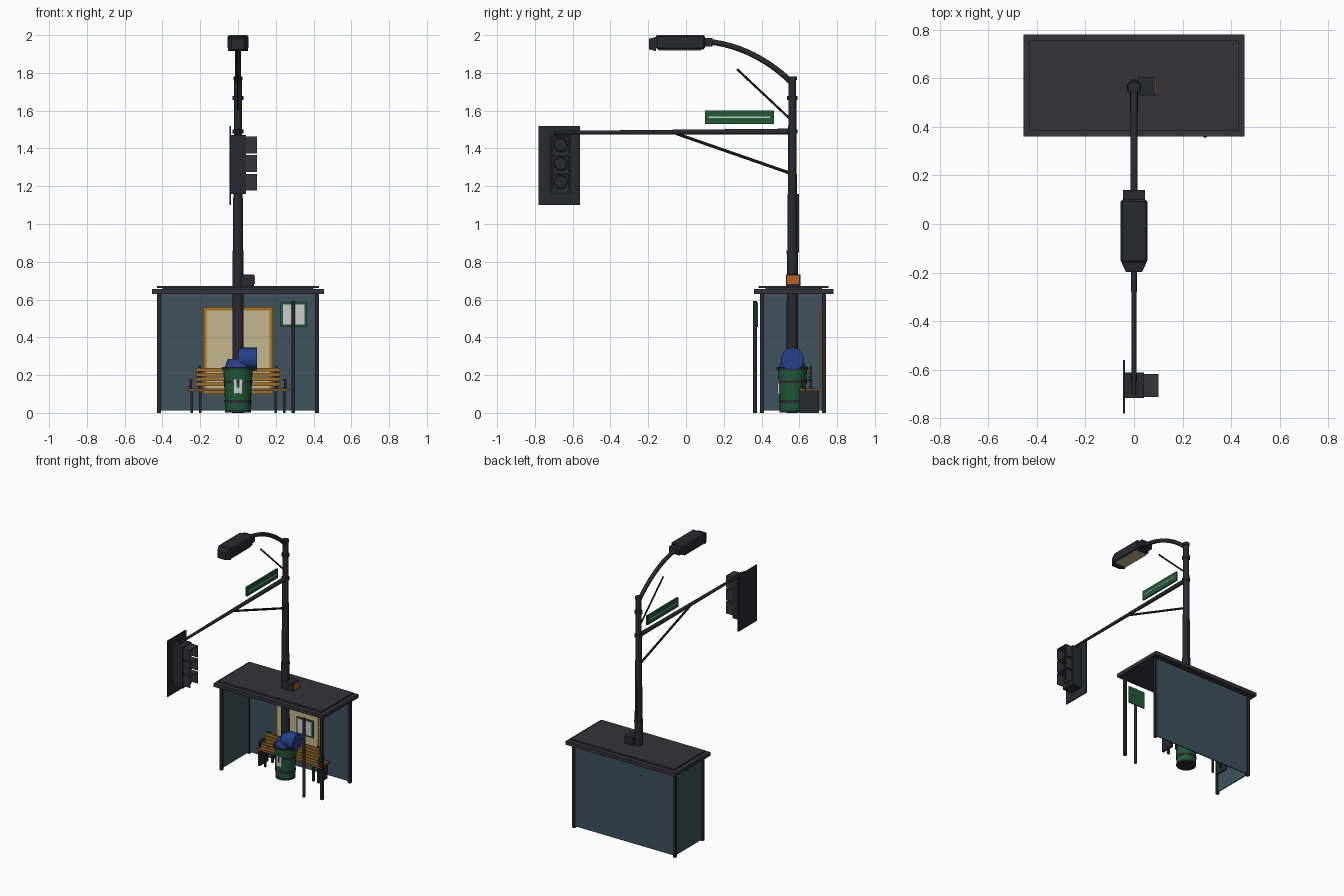
import bpy, math
from mathutils import Vector

if "Cube" in bpy.data.objects:
    bpy.data.objects.remove(bpy.data.objects["Cube"])


def mat(name, r, g, b):
    m = bpy.data.materials.new(name)
    m.diffuse_color = (r, g, b, 1)
    m.use_nodes = True
    m.node_tree.nodes["Principled BSDF"].inputs["Base Color"].default_value = m.diffuse_color
    return m


DARK = mat("dark_metal", .022, .023, .03)
ROOF = mat("roof_grey", .035, .035, .042)
GLASS = mat("tinted_glass", .05, .085, .11)
GREEN = mat("green_paint", .015, .10, .04)
WOOD = mat("wood", .25, .10, .03)
FRAME = mat("frame_orange", .38, .17, .02)
CREAM = mat("cream", .55, .47, .27)
WHITE = mat("white", .6, .63, .62)
BLUE = mat("blue_paint", .02, .05, .25)
ORANGE = mat("orange_light", .5, .12, .02)
PY = .563  # pole and bin centre


def finish(o, name, m):
    o.name = name
    o.data.materials.append(m)
    return o


def box(name, x, y, z, m):
    """Box from three (min, max) ranges."""
    r = (x, y, z)
    bpy.ops.mesh.primitive_cube_add(size=1, location=[(a + b) / 2 for a, b in r])
    o = bpy.context.object
    o.scale = [b - a for a, b in r]
    bpy.ops.object.transform_apply(location=False, rotation=False, scale=True)
    return finish(o, name, m)


def rod(name, a, b, r1, r2, m, n=12):
    """Tapered cylinder between two points."""
    a, b = Vector(a), Vector(b)
    d = b - a
    bpy.ops.mesh.primitive_cone_add(vertices=n, radius1=r1, radius2=r2, depth=d.length, location=(a + b) / 2)
    o = bpy.context.object
    o.rotation_euler = d.to_track_quat('Z', 'Y').to_euler()
    bpy.ops.object.shade_smooth_by_angle(angle=math.radians(40))
    return finish(o, name, m)


# Shelter: roof, posts, glass (right side is open)
box("roof_slab", (-.455, .455), (.36, .78), (.63, .657), ROOF)
box("roof_riser", (-.40, .40), (.42, .72), (.655, .664), ROOF)
box("roof_plate", (-.43, .43), (.385, .755), (.662, .673), ROOF)
for x in (-.418, .418):
    for y in (.402, .73):
        box("shelter_post", (x - .01, x + .01), (y - .01, y + .01), (0, .635), DARK)
box("back_glass", (-.41, .41), (.726, .734), (.012, .632), GLASS)
box("left_glass", (-.422, -.414), (.41, .722), (.012, .632), GLASS)

# Poster on back wall
box("poster_frame", (-.185, .185), (.714, .726), (.10, .56), FRAME)
box("poster_face", (-.168, .168), (.711, .716), (.117, .543), CREAM)

# Bench
for i in range(3):
    y = .60 + i * .036
    box("bench_seat_slat", (-.27, .27), (y, y + .031), (.115, .13), WOOD)
for i in range(4):
    z = .143 + i * .025
    box("bench_back_slat", (-.222, .222), (.645, .657), (z, z + .019), FRAME)
for s in (-1, 1):
    box("bench_end_leg", (s * .245 - .007, s * .245 + .007), (.60, .703), (0, .118), DARK)
    for y in (.605, .69):
        box("bench_leg", (s * .2 - .007, s * .2 + .007), (y, y + .012), (0, .118), DARK)
    box("bench_back_post", (s * .205 - .008, s * .205 + .008), (.655, .666), (.12, .245), DARK)
    box("bench_arm", (s * .25 - .008, s * .25 + .008), (.61, .665), (.17, .18), DARK)
    box("bench_arm_post", (s * .25 - .006, s * .25 + .006), (.61, .62), (.12, .172), DARK)

# Stop sign post and panel
rod("sign_post", (.293, .365, 0), (.293, .365, .592), .01, .01, DARK)
box("sign_panel", (.225, .365), (.373, .380), (.456, .585), GREEN)
box("sign_face", (.237, .353), (.3705, .374), (.468, .573), WHITE)

# Litter bin with bands, label and blue top
rod("bin_body", (0, PY, .005), (0, PY, .24), .066, .078, GREEN, 24)
for z, r in ((.008, .069), (.06, .071), (.165, .077), (.236, .084)):
    rod("bin_band", (0, PY, z - .007), (0, PY, z + .007), r, r, DARK, 24)
for s in (-1, 1):
    box("bin_label", (s * .015 - .008, s * .015 + .008), (PY - .079, PY - .06), (.10, .178), WHITE)
box("bin_label_bar", (-.02, .02), (PY - .078, PY - .06), (.105, .135), WHITE)
rod("blue_dome", (0, PY, .24), (0, PY, .285), .07, .055, BLUE, 24)
rod("blue_drum", (0, PY, .285), (.1, PY, .285), .06, .06, BLUE, 24)

# Main pole in stepped sections
for z0, z1, r0, r1 in ((0, .85, .031, .029), (.85, 1.16, .027, .025), (1.16, 1.78, .024, .02)):
    rod("pole_section", (0, PY, z0), (0, PY, z1), r0, r1, DARK, 16)
for z, r in ((.85, .03), (1.49, .028), (1.667, .028), (1.772, .024)):
    rod("pole_collar", (0, PY, z - .01), (0, PY, z + .01), r, r, DARK, 16)
box("pole_conduit", (-.008, .008), (PY + .022, PY + .034), (.85, 1.16), ROOF)

# Crossing signal box on the pole
box("crossing_box", (.015, .086), (.53, .605), (.66, .732), DARK)
box("crossing_light", (.084, .091), (.536, .599), (.683, .727), ORANGE)

# Mast arm, braces and street sign
rod("mast_arm", (0, PY, 1.489), (0, -.70, 1.484), .016, .009, DARK)
rod("mast_brace", (0, PY, 1.265), (0, -.05, 1.478), .008, .008, DARK, 8)
rod("upper_brace", (0, PY, 1.545), (0, .27, 1.82), .006, .006, DARK, 8)
box("street_sign", (-.006, .006), (.10, .465), (1.53, 1.60), GREEN)
box("street_sign_stripe", (-.008, .008), (.12, .445), (1.561, 1.568), WHITE)

# Traffic signal facing +x
box("signal_backplate", (-.045, -.037), (-.78, -.56), (1.10, 1.52), DARK)
box("signal_housing", (-.038, .042), (-.717, -.612), (1.16, 1.47), DARK)
for z in (1.222, 1.32, 1.418):
    lo, hi = z - .044, z + .044
    box("visor_top", (.04, .10), (-.712, -.617), (hi - .006, hi), ROOF)
    for y in (-.712, -.623):
        box("visor_side", (.04, .10), (y, y + .006), (lo, hi), ROOF)
    rod("signal_lens", (.04, -.664, z), (.05, -.664, z), .037, .032, DARK, 20)

# Curved lamp arm
cu = bpy.data.curves.new("lamp_arm", 'CURVE')
cu.dimensions = '3D'
cu.bevel_depth = .015
cu.bevel_resolution = 2
cu.use_fill_caps = True
sp = cu.splines.new('BEZIER')
sp.bezier_points.add(1)
for p, co, l, r in zip(sp.bezier_points, ((0, PY, 1.745), (0, .11, 1.965)),
                       ((0, .60, 1.70), (0, .28, 1.965)), ((0, .45, 1.86), (0, .05, 1.965))):
    p.co, p.handle_left, p.handle_right = co, l, r
sp.bezier_points[1].handle_left = (0, .28, 1.955)
arm = bpy.data.objects.new("lamp_arm", cu)
bpy.context.collection.objects.link(arm)
cu.materials.append(DARK)

# Lamp head
box("lamp_neck", (-.045, .045), (.075, .14), (1.94, 1.985), DARK)
o = box("lamp_body", (-.055, .055), (-.16, .10), (1.925, 2.0), DARK)
bv = o.modifiers.new("bevel", 'BEVEL')
bv.width = .008
bv.segments = 1
nose = box("lamp_nose", (-.052, .052), (-.197, -.158), (1.915, 1.99), DARK)
for v in nose.data.vertices:  # taper towards the front
    if v.co.y < 0:
        v.co.x *= .65
        v.co.z *= .75
box("lamp_lens", (-.045, .045), (-.145, .08), (1.918, 1.928), CREAM)
